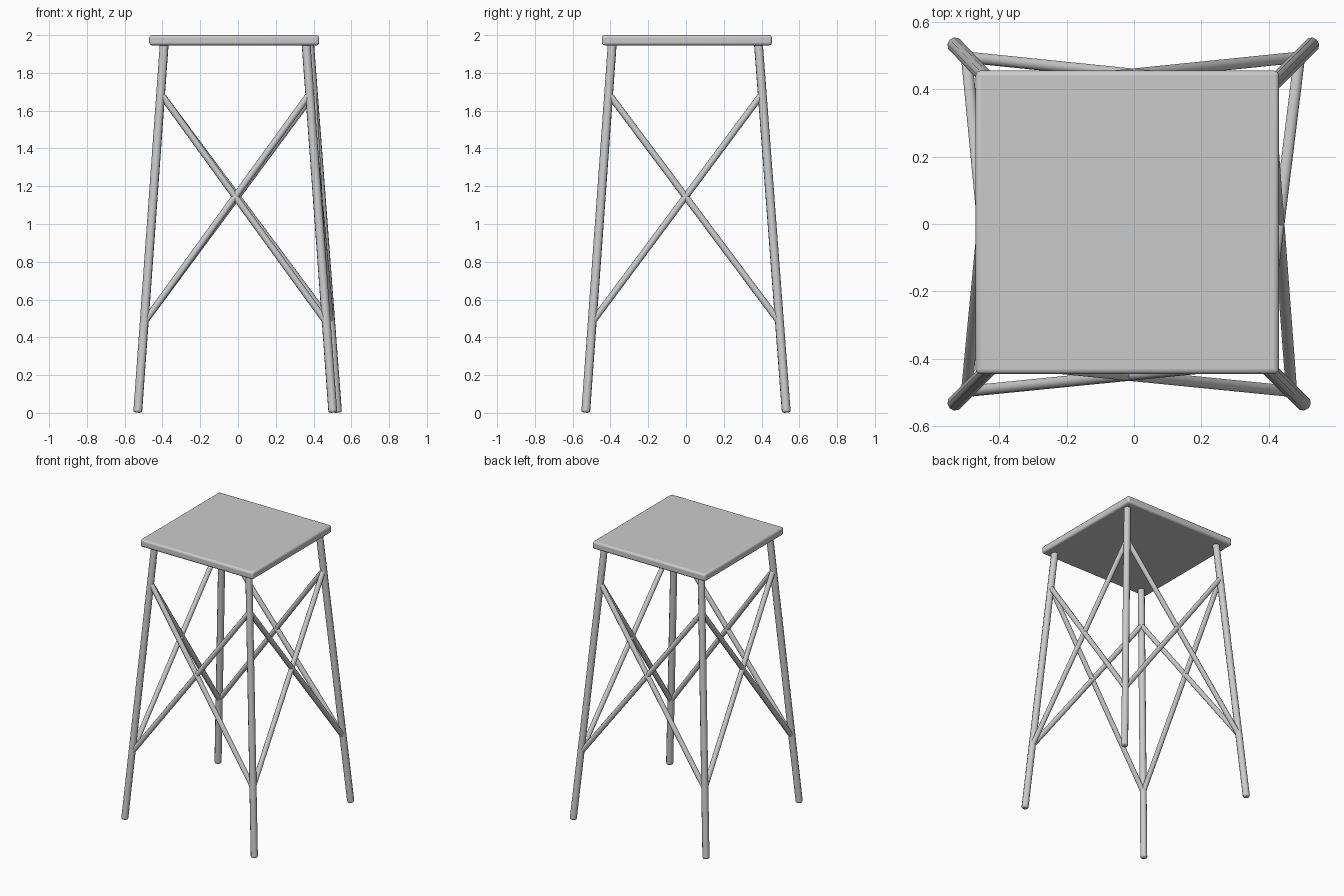
import bpy, math
from mathutils import Vector

if "Cube" in bpy.data.objects:
    bpy.data.objects.remove(bpy.data.objects["Cube"])

grey = bpy.data.materials.new("plain grey")
grey.diffuse_color = (0.6, 0.6, 0.6, 1)
grey.use_nodes = True
grey.node_tree.nodes["Principled BSDF"].inputs["Base Color"].default_value = grey.diffuse_color


def finish(obj, name, bevel, segments):
    obj.name = name
    obj.data.materials.append(grey)
    if bevel:
        m = obj.modifiers.new("bevel", 'BEVEL')
        m.width = bevel
        m.segments = segments
        m.limit_method = 'ANGLE'
        m.angle_limit = math.radians(60)
    bpy.ops.object.shade_smooth_by_angle(angle=math.radians(50))


def rod(name, a, b, radius, sides, bevel=0):
    a, b = Vector(a), Vector(b)
    d = b - a
    bpy.ops.mesh.primitive_cylinder_add(vertices=sides, radius=radius, depth=d.length, location=(a + b) / 2)
    obj = bpy.context.object
    obj.rotation_euler = d.to_track_quat('Z', 'Y').to_euler()
    finish(obj, name, bevel, 2)


# seat: flat square board with softened edges
bpy.ops.mesh.primitive_cube_add(size=1, location=(-0.02, 0.005, 1.973))
seat = bpy.context.object
seat.scale = (0.9, 0.9, 0.054)
bpy.ops.object.transform_apply(location=False, rotation=False, scale=True)
finish(seat, "seat", 0.014, 3)

# legs: foot and top centres, splayed outward
legs = {
    "front_left": ((-0.531, -0.531, 0.002), (-0.39, -0.39, 1.96)),
    "front_right": ((0.502, -0.531, 0.002), (0.36, -0.39, 1.96)),
    "back_right": ((0.527, 0.531, 0.002), (0.379, 0.383, 1.96)),
    "back_left": ((-0.531, 0.531, 0.002), (-0.39, 0.383, 1.96)),
}
for name, (foot, top) in legs.items():
    rod(name + "_leg", foot, top, 0.0235, 10, 0.009)


def on_leg(name, z):
    foot, top = map(Vector, legs[name])
    return foot.lerp(top, (z - foot.z) / (top.z - foot.z))


# crossed braces on all four sides
names = list(legs)
for i, a in enumerate(names):
    b = names[(i + 1) % 4]
    rod(f"{a}_rising_brace", on_leg(a, 0.48), on_leg(b, 1.69), 0.0175, 10)
    rod(f"{a}_falling_brace", on_leg(a, 1.69), on_leg(b, 0.48), 0.0175, 10)
